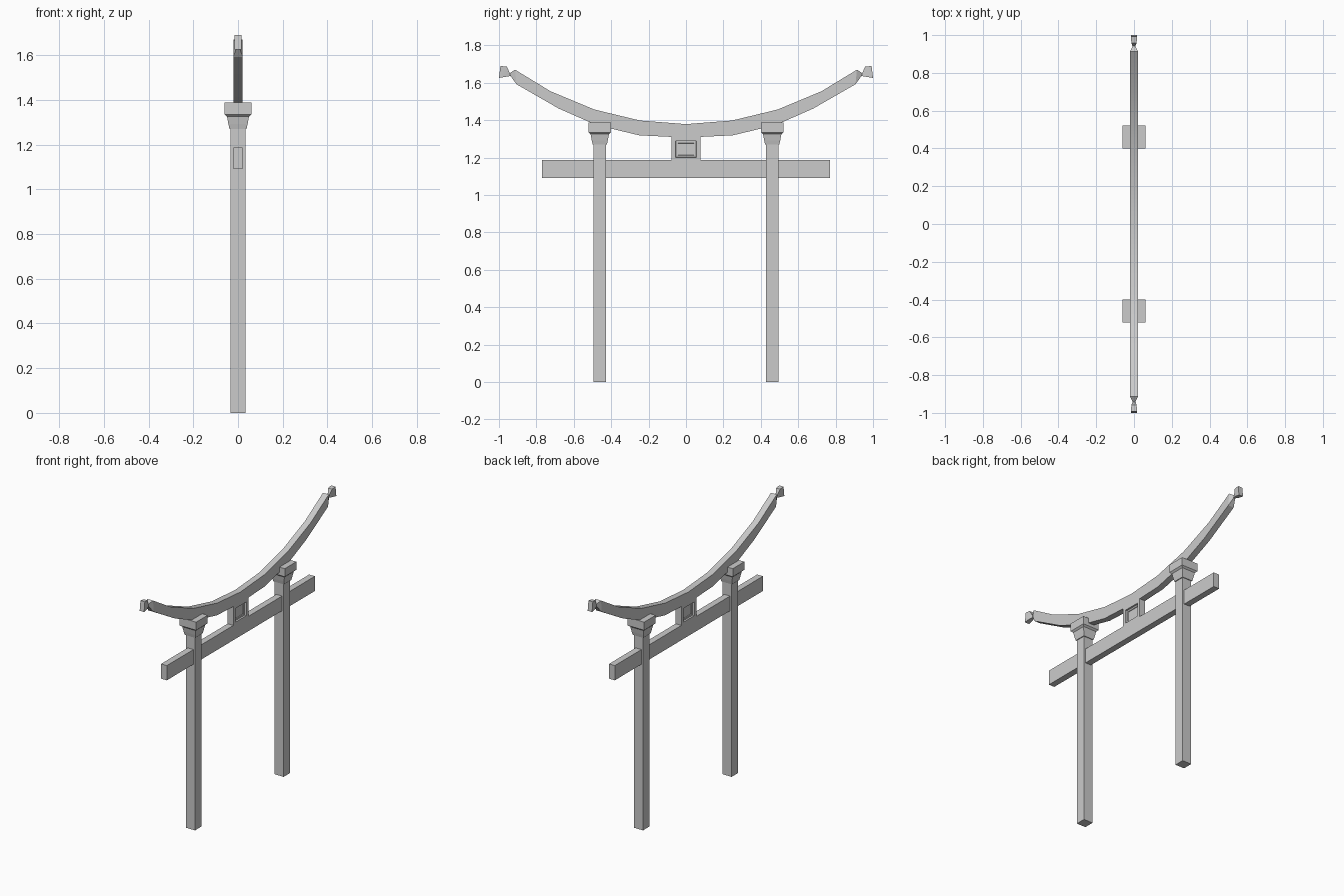
import bpy, bmesh, math

if "Cube" in bpy.data.objects:
    bpy.data.objects.remove(bpy.data.objects["Cube"])


def make_object(name, bm):
    bmesh.ops.recalc_face_normals(bm, faces=bm.faces[:])
    mesh = bpy.data.meshes.new(name)
    bm.to_mesh(mesh)
    bm.free()
    ob = bpy.data.objects.new(name, mesh)
    bpy.context.collection.objects.link(ob)
    return ob


def loft(name, rings):
    """Skin a list of four-point rings and cap both ends."""
    bm = bmesh.new()
    vs = [[bm.verts.new(p) for p in ring] for ring in rings]
    for a, b in zip(vs, vs[1:]):
        for i in range(4):
            j = (i + 1) % 4
            bm.faces.new((a[i], a[j], b[j], b[i]))
    bm.faces.new(vs[0])
    bm.faces.new(vs[-1])
    return make_object(name, bm)


def square_ring(hx, hy, z, y=0):
    return [(-hx, y - hy, z), (hx, y - hy, z), (hx, y + hy, z), (-hx, y + hy, z)]


def box(name, hx, hy, z0, z1, y=0):
    return loft(name, [square_ring(hx, hy, z, y) for z in (z0, z1)])


# posts with stepped capitals
CAPITAL = [(0.038, 1.27), (0.043, 1.292), (0.049, 1.325), (0.06, 1.335), (0.06, 1.388)]
for side, y in (("left", -0.461), ("right", 0.461)):
    box(side + "_post", 0.033, 0.033, 0, 1.3, y)
    loft(side + "_capital", [square_ring(h, h, z, y) for h, z in CAPITAL])

# straight tie beam
box("tie_beam", 0.021, 0.77, 1.09, 1.187)

# centre strut with a recessed panel on both broad faces
bm = bmesh.new()
HX, DEPTH = 0.021, 0.010
LOOPS = [(HX, 0.078, 1.187, 1.313), (HX, 0.056, 1.20, 1.29),
         (HX - DEPTH, 0.054, 1.202, 1.288), (HX - DEPTH, 0.044, 1.212, 1.278),
         (HX - DEPTH - 0.004, 0.042, 1.214, 1.276)]
outer = []
for s in (-1, 1):
    rings = [[bm.verts.new((s * x, y, z)) for y, z in
              ((-h, z0), (h, z0), (h, z1), (-h, z1))] for x, h, z0, z1 in LOOPS]
    for a, b in zip(rings, rings[1:]):
        for i in range(4):
            j = (i + 1) % 4
            bm.faces.new((a[i], a[j], b[j], b[i]))
    bm.faces.new(rings[-1])
    outer.append(rings[0])
for i in range(4):
    j = (i + 1) % 4
    bm.faces.new((outer[0][i], outer[0][j], outer[1][j], outer[1][i]))
make_object("centre_strut", bm)

# upswept top beam: top y, top z, bottom y, bottom z, half width
HALF = [(0, 1.379, 0, 1.307, 0.021),
        (0.245, 1.398, 0.25, 1.319, 0.021),
        (0.49, 1.457, 0.48, 1.374, 0.021),
        (0.725, 1.555, 0.68, 1.462, 0.021),
        (0.914, 1.67, 0.906, 1.592, 0.021),
        # pinched neck and flared tip
        (0.942, 1.652, 0.938, 1.636, 0.006),
        (0.958, 1.686, 0.965, 1.632, 0.014),
        (0.992, 1.69, 1.0, 1.626, 0.016)]
stations = [(-a, b, -c, d, w) for a, b, c, d, w in HALF[:0:-1]] + HALF
top = loft("curved_top_beam", [[(-w, ty, tz), (w, ty, tz), (w, by, bz), (-w, by, bz)]
                               for ty, tz, by, bz, w in stations])
top.select_set(True)
bpy.context.view_layer.objects.active = top
bpy.ops.object.shade_smooth_by_angle(angle=math.radians(20))
